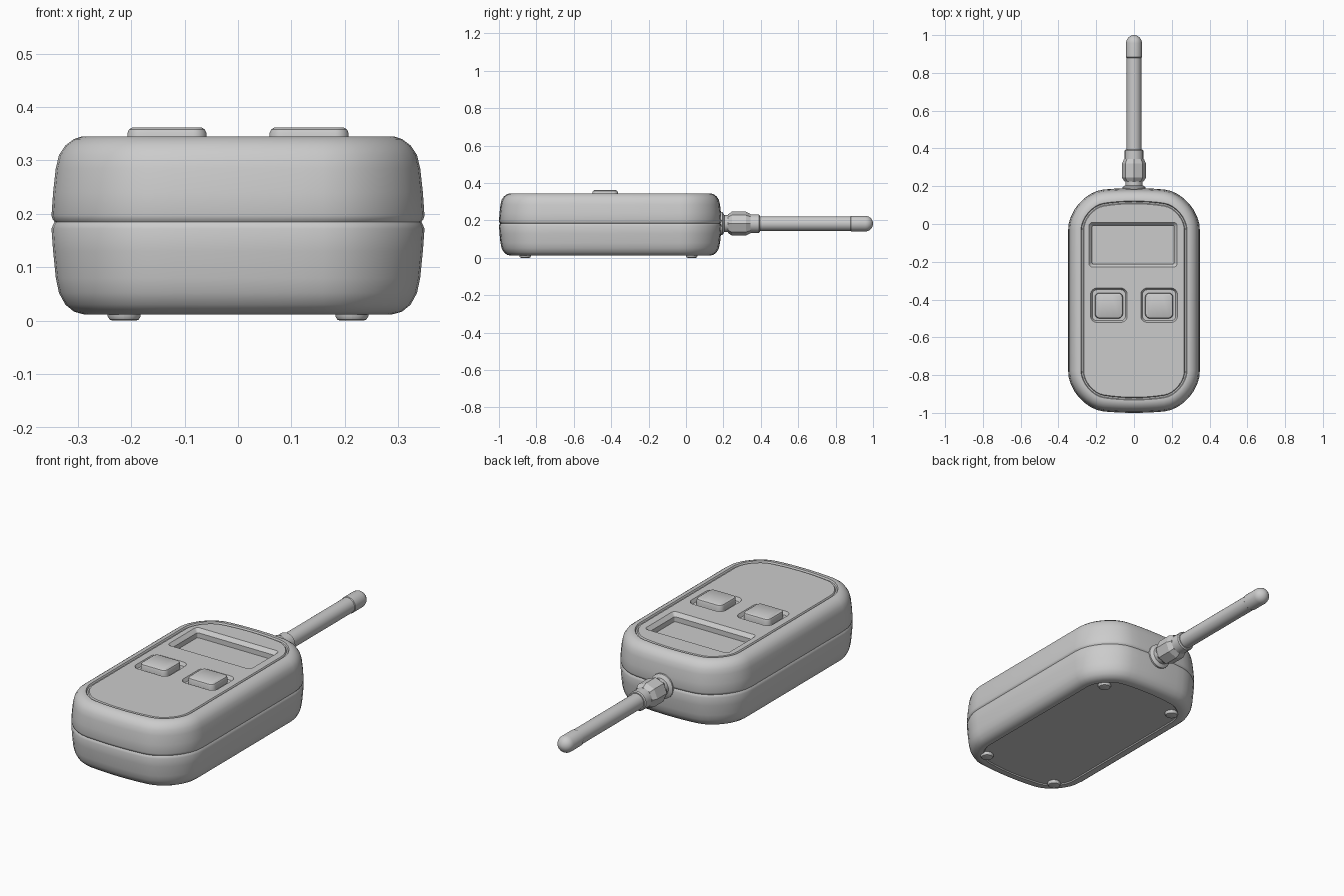
import bpy, bmesh, math
from mathutils import Vector

cube = bpy.data.objects.get("Cube")
if cube:
    bpy.data.objects.remove(cube, do_unlink=True)

grey = bpy.data.materials.new("plain grey")
grey.use_nodes = True
colour = (0.6, 0.6, 0.6, 1)
grey.diffuse_color = colour
grey.node_tree.nodes["Principled BSDF"].inputs["Base Color"].default_value = colour


def outline(hx, y0, y1, r, bulge=0.0, n=8):
    """Rounded rectangle whose two ends bow outwards by bulge."""
    pts = []
    cx, cy, hy = 0, (y0 + y1) / 2, (y1 - y0) / 2 - bulge
    for i, (sx, sy) in enumerate([(1, 1), (-1, 1), (-1, -1), (1, -1)]):
        for k in range(n + 1):
            a = math.pi / 2 * (i + k / n)
            pts.append((cx + sx * (hx - r) + r * math.cos(a), sy * (hy - r) + r * math.sin(a)))
        if sy * sx > 0:    # extra points along the bowed ends
            for t in (0.75, 0.5, 0.25, 0, -0.25, -0.5, -0.75):
                pts.append((sx * t * (hx - r), sy * hy))
    return [(x, cy + y + math.copysign(bulge * (1 - (x / hx) ** 2), y) * min(1, abs(y) / hy) ** 4)
            for x, y in pts]


def finish(name, bm, angle=35):
    bmesh.ops.recalc_face_normals(bm, faces=bm.faces)
    mesh = bpy.data.meshes.new(name)
    bm.to_mesh(mesh)
    bm.free()
    mesh.materials.append(grey)
    obj = bpy.data.objects.new(name, mesh)
    bpy.context.collection.objects.link(obj)
    smooth(obj, angle)
    return obj


def smooth(obj, angle):
    bpy.ops.object.select_all(action='DESELECT')
    obj.select_set(True)
    bpy.context.view_layer.objects.active = obj
    bpy.ops.object.shade_smooth_by_angle(angle=math.radians(angle))


def loft(name, rings, angle=35):
    """Skin a stack of equal-count rings of 3D points and cap both ends."""
    bm = bmesh.new()
    loops = [[bm.verts.new(p) for p in ring] for ring in rings]
    for a, b in zip(loops, loops[1:]):
        for i in range(len(a)):
            j = (i + 1) % len(a)
            bm.faces.new((a[i], a[j], b[j], b[i]))
    bm.faces.new(loops[0])
    bm.faces.new(loops[-1])
    return finish(name, bm, angle)


def block(name, centre, size, r, profile, bulge=0.0, angle=35):
    """Rounded block; the profile lists (inset, height)."""
    cx, cy = centre
    hx, hy = size
    rings = []
    for d, z in profile:
        o = outline(hx - d, -hy + d, hy - d, max(r - d, 0.008), bulge)
        rings.append([(cx + x, cy + y, z) for x, y in o])
    return loft(name, rings, angle)


def turned(name, profile, sides, angle=35):
    """Round part along the antenna axis; the profile lists (y, radius)."""
    rings = []
    for y, r in profile:
        rings.append([(r * math.cos(2 * math.pi * k / sides), y,
                       0.183 + r * math.sin(2 * math.pi * k / sides)) for k in range(sides)])
    return loft(name, rings, angle)


# Case: both shells, seam groove, rim and recessed face panel
bottom = [(0.085, 0.017), (0.08, 0.012), (0.06, 0.012), (0.042, 0.017), (0.026, 0.03),
          (0.014, 0.052), (0.008, 0.08), (0.003, 0.13), (0, 0.172), (0.003, 0.18)]
top = [(0.006, 0.185), (0.002, 0.19), (0, 0.197), (0.003, 0.24), (0.008, 0.285), (0.014, 0.31),
       (0.026, 0.328), (0.042, 0.34), (0.058, 0.345), (0.068, 0.345), (0.072, 0.337),
       (0.079, 0.337), (0.083, 0.343)]
case = block("case", (0, -0.405), (0.349, 0.595), 0.19, bottom + top, 0.035, 40)

# Cutters for the screen well and the two button wells
cutters = [block("screen_cutter", (-0.005, -0.11), (0.235, 0.12), 0.02,
                 [(0.018, 0.3), (0.018, 0.325), (0, 0.345), (0, 0.4)])]
for side in (-1, 1):
    cutters.append(block("button_cutter", (side * 0.133, -0.43), (0.098, 0.092), 0.035,
                         [(0.01, 0.326), (0, 0.345), (0, 0.4)]))
for cutter in cutters:
    mod = case.modifiers.new("well", 'BOOLEAN')
    mod.operation = 'DIFFERENCE'
    mod.solver = 'EXACT'
    mod.object = cutter
bpy.context.view_layer.update()
case.data = bpy.data.meshes.new_from_object(
    case.evaluated_get(bpy.context.evaluated_depsgraph_get()))
case.modifiers.clear()
for cutter in cutters:
    bpy.data.objects.remove(cutter, do_unlink=True)
smooth(case, 40)

# Buttons, feet
for side, word in ((-1, "right"), (1, "left")):
    block(word + "_button", (side * 0.133, -0.432), (0.074, 0.068), 0.025,
          [(0, 0.32), (0, 0.351), (0.003, 0.358), (0.01, 0.362)])
    for y, end in ((-0.86, "front"), (0.03, "back")):
        block(f"{end}_{word}_foot", (side * 0.213, y), (0.031, 0.031), 0.031,
              [(0, 0.02), (0, 0.008), (0.004, 0.002), (0.01, 0)])

# Antenna: socket, faceted nut, collar, whip and rounded tip
turned("antenna_socket", [(0.15, 0.062), (0.195, 0.062), (0.205, 0.045), (0.25, 0.045)], 24)
turned("antenna_nut", [(0.225, 0.05), (0.245, 0.064), (0.32, 0.064), (0.345, 0.052)], 8, 20)
turned("antenna_collar", [(0.33, 0.049), (0.39, 0.049), (0.395, 0.044)], 24)
turned("antenna_whip", [(0.38, 0.039), (0.89, 0.039)], 24)
tip = [(0.88, 0.039), (0.883, 0.042)]
tip += [(0.958 + 0.042 * math.sin(a), 0.042 * math.cos(a))
        for a in (math.radians(d) for d in range(0, 90, 15))] + [(1.0, 0.003)]
turned("antenna_tip", tip, 24)
